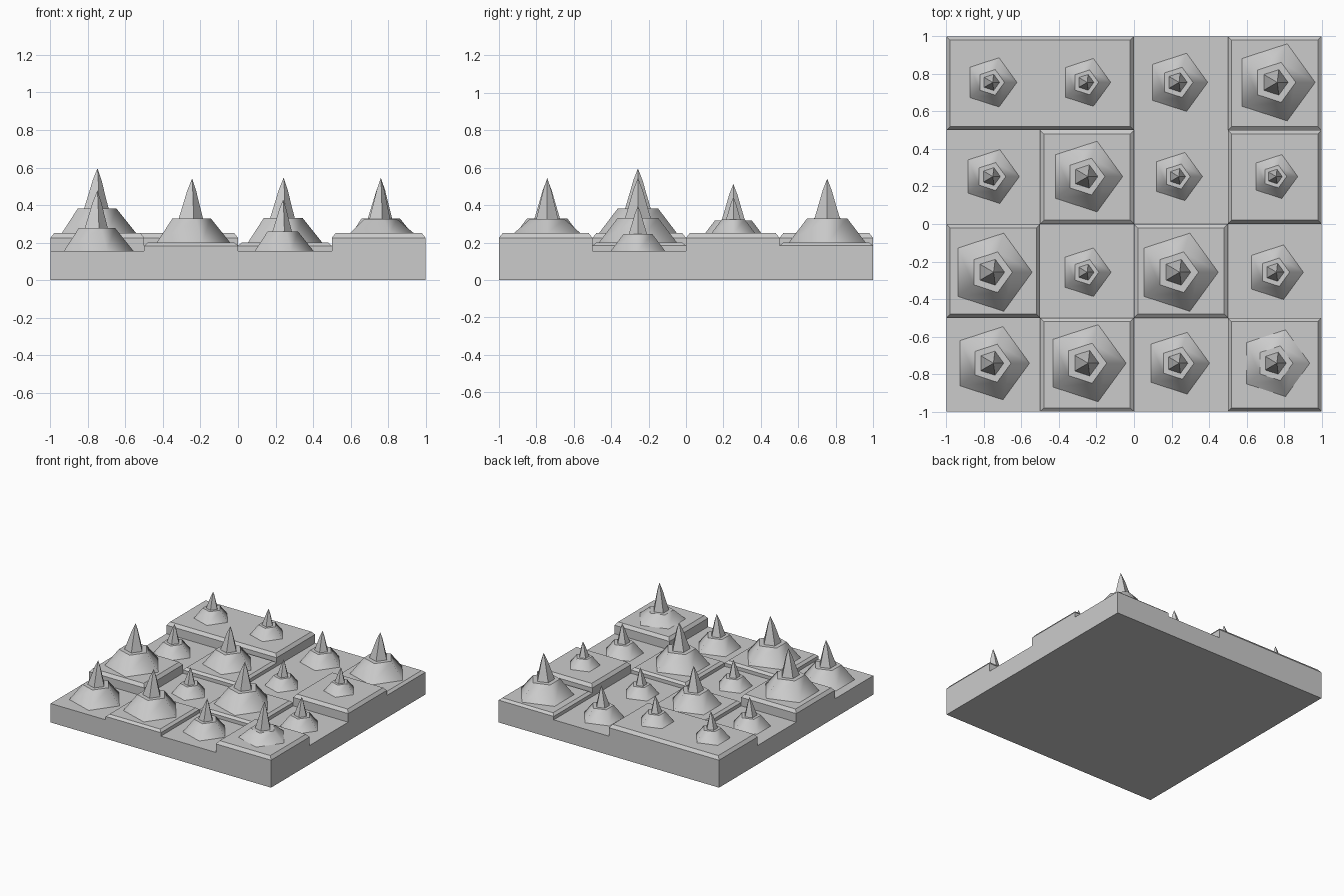
import bpy, bmesh, math

cube = bpy.data.objects.get("Cube")
if cube:
    bpy.data.objects.remove(cube, do_unlink=True)

grey = bpy.data.materials.new("stone_grey")
grey.use_nodes = True
color = (0.6, 0.6, 0.6, 1)
grey.diffuse_color = color
grey.node_tree.nodes["Principled BSDF"].inputs["Base Color"].default_value = color

LOW, MID, HIGH = 0.155, 0.2, 0.25
SIDES = 5


def finish(bm, name):
    bmesh.ops.recalc_face_normals(bm, faces=bm.faces[:])
    mesh = bpy.data.meshes.new(name)
    bm.to_mesh(mesh)
    bm.free()
    mesh.materials.append(grey)
    obj = bpy.data.objects.new(name, mesh)
    bpy.context.collection.objects.link(obj)
    return obj


def slab(name, x0, x1, y0, y1, z0, top, inset=0.0, drop=0.0):
    """Box with an optional chamfer around its top."""
    bm = bmesh.new()
    levels = [(z0, 0), (top - drop, 0)] + ([(top, inset)] if inset else [])
    rings = []
    for z, i in levels:
        corners = ((x0 + i, y0 + i), (x1 - i, y0 + i), (x1 - i, y1 - i), (x0 + i, y1 - i))
        rings.append([bm.verts.new((x, y, z)) for x, y in corners])
    for a, b in zip(rings, rings[1:]):
        for k in range(4):
            n = (k + 1) % 4
            bm.faces.new((a[k], a[n], b[n], b[k]))
    bm.faces.new(rings[0][::-1])
    bm.faces.new(rings[-1])
    return finish(bm, name)


def mound(name, x, y, base, r, shoulder):
    """Five-sided mound with a flat shoulder and a thin concave spike."""
    top = r * 1.58
    rise = top - shoulder
    profile = [(r, 0), (0.52 * r, shoulder), (0.33 * r, shoulder),
               (0.22 * r, shoulder + 0.36 * rise), (0.12 * r, shoulder + 0.7 * rise)]
    bm = bmesh.new()
    rings = []
    for level, (radius, z) in enumerate(profile):
        shift = 0.06 * r * max(0, level - 2) / 3
        angles = [math.tau * k / SIDES for k in range(SIDES)]
        rings.append([bm.verts.new((x + shift + radius * math.cos(a),
                                    y + radius * math.sin(a), base + z)) for a in angles])
    tip = bm.verts.new((x + 0.06 * r, y, base + top))
    for a, b in zip(rings, rings[1:]):
        for k in range(SIDES):
            n = (k + 1) % SIDES
            bm.faces.new((a[k], a[n], b[n], b[k]))
    for k in range(SIDES):
        bm.faces.new((rings[-1][k], rings[-1][(k + 1) % SIDES], tip))
    bm.faces.new(rings[0][::-1])
    # Soft flank, crisp rims and crisp spike ridges
    for f in bm.faces:
        f.smooth = True
    for ring in rings[:3]:
        for k in range(SIDES):
            bm.edges.get((ring[k], ring[(k + 1) % SIDES])).smooth = False
    for a, b in zip(rings[2:], rings[3:]):
        for k in range(SIDES):
            bm.edges.get((a[k], b[k])).smooth = False
    for v in rings[-1]:
        bm.edges.get((v, tip)).smooth = False
    return finish(bm, name)


# Floor slab
slab("base_slab", -1, 1, -1, 1, 0, LOW)

# Raised plates: first column, first row, columns wide, top height
plates = [(1, 0, 1, MID), (3, 0, 1, HIGH), (0, 1, 1, HIGH), (2, 1, 1, MID),
          (1, 2, 1, MID), (3, 2, 1, HIGH), (0, 3, 2, HIGH), (3, 3, 1, MID)]
level = {}
for col, row, wide, top in plates:
    x, y = -1 + col / 2, -1 + row / 2
    slab(f"raised_plate_{col}_{row}", x, x + wide / 2, y, y + 0.5, LOW, top,
         0.02, 0.025 if top == HIGH else 0.017)
    for c in range(col, col + wide):
        level[c, row] = top

# Spiked mounds: radius for each cell, front row first
radii = [(0.205, 0.216, 0.173, 0.187), (0.219, 0.136, 0.219, 0.153),
         (0.151, 0.198, 0.135, 0.123), (0.138, 0.134, 0.163, 0.216)]
xs = (-0.762, -0.258, 0.23, 0.75)
ys = (-0.742, -0.257, 0.253, 0.755)
for row, line in enumerate(radii):
    for col, r in enumerate(line):
        shoulder = 0.075 if (col, row) == (3, 0) else 0.6 * r
        mound(f"spiked_mound_{col}_{row}", xs[col], ys[row],
              level.get((col, row), LOW), r, shoulder)
